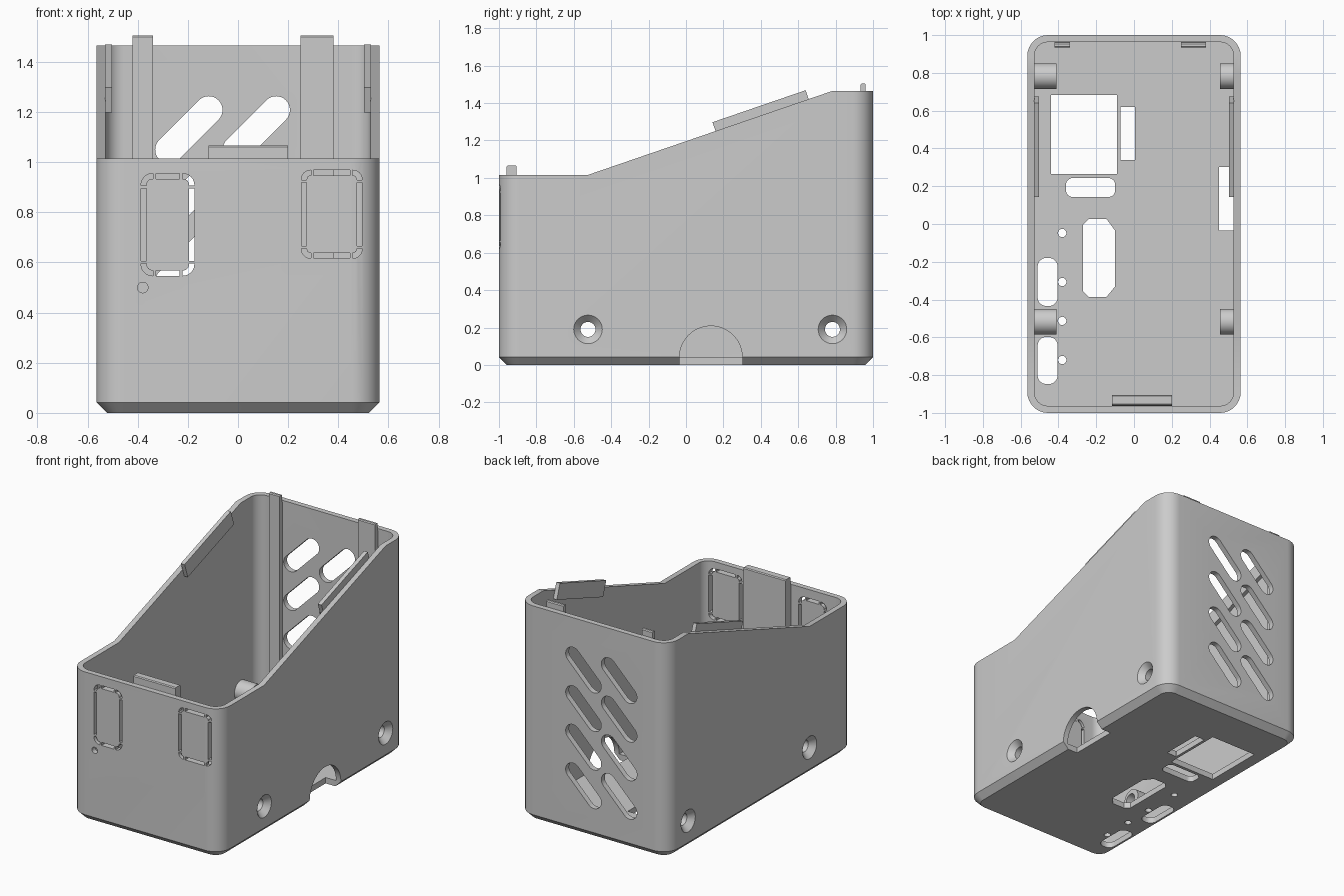
import bpy, bmesh
from math import pi, sin, cos, radians

old = bpy.data.objects.get("Cube")
if old:
    bpy.data.objects.remove(old)

grey = bpy.data.materials.new("light grey plastic")
grey.use_nodes = True
GREY = (0.6, 0.6, 0.6, 1)
grey.diffuse_color = GREY
grey.node_tree.nodes["Principled BSDF"].inputs["Base Color"].default_value = GREY

W, D, H, LOW = 0.565, 1.0, 1.465, 1.015      # half width, half depth, back and front height
WALL, FLOOR, CHAMFER = 0.037, 0.04, 0.042
SLOPE_Y0, SLOPE_Y1 = -0.527, 0.783
SCREW_Z = 0.19


def rounded(x0, x1, y0, y1, r, n=8):
    """Outline of a rounded rectangle."""
    pts = []
    for k, (cx, cy) in enumerate([(x1 - r, y1 - r), (x0 + r, y1 - r),
                                  (x0 + r, y0 + r), (x1 - r, y0 + r)]):
        for i in range(n + 1):
            a = (k + i / n) * pi / 2
            pts.append((cx + r * cos(a), cy + r * sin(a)))
    return pts


def circle(u, v, r, n=32):
    return [(u + r * cos(2 * pi * i / n), v + r * sin(2 * pi * i / n)) for i in range(n)]


def place(pts, axis, d):
    if axis == "x":
        return [(d, u, v) for u, v in pts]
    if axis == "y":
        return [(u, d, v) for u, v in pts]
    return [(u, v, d) for u, v in pts]


def loft(bm, rings):
    """Closed solid through matching rings of points."""
    loops = [[bm.verts.new(p) for p in ring] for ring in rings]
    bm.faces.new(loops[0])
    bm.faces.new(loops[-1])
    n = len(loops[0])
    for a, b in zip(loops, loops[1:]):
        for i in range(n):
            j = (i + 1) % n
            bm.faces.new((a[i], a[j], b[j], b[i]))


def prism(bm, pts, axis, d0, d1):
    loft(bm, [place(pts, axis, d0), place(pts, axis, d1)])


def finish(name, bm):
    bmesh.ops.recalc_face_normals(bm, faces=bm.faces[:])
    mesh = bpy.data.meshes.new(name)
    bm.to_mesh(mesh)
    bm.free()
    mesh.materials.append(grey)
    ob = bpy.data.objects.new(name, mesh)
    bpy.context.scene.collection.objects.link(ob)
    return ob


def boolean(ob, bm, operation):
    tool = finish("cutter", bm)
    tool.hide_render = True
    mod = ob.modifiers.new("boolean", "BOOLEAN")
    mod.operation, mod.solver, mod.object = operation, "EXACT", tool
    bpy.context.view_layer.update()
    deps = bpy.context.evaluated_depsgraph_get()
    mesh = bpy.data.meshes.new_from_object(ob.evaluated_get(deps))
    ob.modifiers.clear()
    ob.data = mesh
    bpy.data.objects.remove(tool)


# Case body: rounded box with a chamfered base
bm = bmesh.new()
c = CHAMFER
outer = rounded(-W, W, -D, D, 0.11)
base = rounded(-W + c, W - c, -D + c, D - c, 0.11 - c)
loft(bm, [place(base, "z", 0), place(outer, "z", c), place(outer, "z", H)])
case = finish("case_body", bm)

# Hollow inside
bm = bmesh.new()
prism(bm, rounded(-W + WALL, W - WALL, -D + WALL, D - WALL, 0.11 - WALL), "z", FLOOR, 2)
boolean(case, bm, "DIFFERENCE")

# Sloping rim
bm = bmesh.new()
prism(bm, [(-2, LOW), (SLOPE_Y0, LOW), (SLOPE_Y1, H), (SLOPE_Y1, 2), (-2, 2)], "x", -1, 1)
boolean(case, bm, "DIFFERENCE")

# Screw bosses inside the side walls
bm = bmesh.new()
for y in (SLOPE_Y0 + 0.01, SLOPE_Y1):
    prism(bm, circle(y, SCREW_Z, 0.068), "x", -0.545, -0.41)
    prism(bm, circle(y, SCREW_Z, 0.068), "x", 0.455, 0.545)
boolean(case, bm, "UNION")

bm = bmesh.new()
# Countersunk screw holes
for y in (SLOPE_Y0 + 0.003, SLOPE_Y1):
    for s in (-1, 1):
        loft(bm, [place(circle(y, SCREW_Z, r), "x", s * x)
                  for x, r in ((0.575, 0.086), (0.527, 0.04), (0.35, 0.04))])

# Slanted vents in the back wall
for row in range(4):
    for col in range(2):
        cx, cz = -0.196 + 0.269 * col, 1.129 - 0.263 * row
        pill = rounded(-0.167, 0.167, -0.055, 0.055, 0.0549)
        q = cos(pi / 4)
        prism(bm, [(cx + (u - v) * q, cz + (u + v) * q) for u, v in pill], "y", 0.9, 1.1)


# Interrupted knock-out outlines in the front wall
def knockout(x0, x1, z0, z1, r, w=0.021, gap=0.011):
    s = r + 0.002
    e = s + gap
    for sx, ex in ((1, x0), (-1, x1)):
        prism(bm, [(ex, z0 + e), (ex + sx * w, z0 + e), (ex + sx * w, z1 - e), (ex, z1 - e)],
              "y", -1.1, -0.9)
        for sz, ez in ((1, z0), (-1, z1)):
            arc = [pi / 2 * i / 6 for i in range(7)]
            pts = [(s, 0)] + [(r - r * sin(a), r - r * cos(a)) for a in arc] + [(0, s)]
            k = r - w
            pts += [(w, s)] + [(r - k * sin(a), r - k * cos(a)) for a in reversed(arc)] + [(s, w)]
            prism(bm, [(ex + sx * u, ez + sz * v) for u, v in pts], "y", -1.1, -0.9)
    for sz, ez in ((1, z0), (-1, z1)):
        prism(bm, [(x0 + e, ez), (x1 - e, ez), (x1 - e, ez + sz * w), (x0 + e, ez + sz * w)],
              "y", -1.1, -0.9)


knockout(-0.387, -0.174, 0.547, 0.955, 0.046)
knockout(0.253, 0.495, 0.617, 0.968, 0.036)
prism(bm, circle(-0.38, 0.5, 0.021), "y", -1.1, -0.9)

# Openings in the floor
for x0, x1, y0, y1, r in ((-0.44, -0.09, 0.265, 0.683, 0.002),
                          (-0.071, 0.005, 0.339, 0.62, 0.002),
                          (-0.36, -0.10, 0.143, 0.243, 0.035),
                          (-0.51, -0.405, -0.434, -0.18, 0.045),
                          (-0.51, -0.405, -0.847, -0.598, 0.045)):
    prism(bm, rounded(x0, x1, y0, y1, r), "z", -0.1, 0.08)
prism(bm, [(-0.24, 0.026), (-0.145, 0.026), (-0.10, -0.035), (-0.10, -0.33), (-0.145, -0.386),
           (-0.24, -0.386), (-0.27, -0.356), (-0.27, -0.004)], "z", -0.1, 0.08)
for y in (-0.048, -0.307, -0.513, -0.72):
    prism(bm, circle(-0.38, y, 0.022, 20), "z", -0.1, 0.08)

# Arched cable notch low on the left side
arch = [(0.133 + 0.168 * cos(pi * i / 24), 0.04 + 0.168 * sin(pi * i / 24)) for i in range(25)]
prism(bm, arch + [(-0.035, -0.1), (0.301, -0.1)], "x", 0.45, 0.7)
boolean(case, bm, "DIFFERENCE")

parts = [case]


# Lid guides: ribs up the front and back walls that stand above the rim
def guide(name, x0, x1, s, rim, thick):
    out, inn = s * 0.96, s * (0.96 - thick)
    pts = [(s * 0.97, 0.03), (s * 0.97, rim - 0.015), (out, rim), (out, rim + 0.045),
           (out - s * 0.006, rim + 0.051), (inn + s * 0.006, rim + 0.051),
           (inn, rim + 0.045), (inn, 0.03)]
    b = bmesh.new()
    prism(b, pts, "x", x0, x1)
    parts.append(finish(name, b))


guide("front_lid_guide", -0.117, 0.2, -1, LOW, 0.055)
guide("back_lid_guide_right", -0.42, -0.34, 1, H - 0.01, 0.026)
guide("back_lid_guide_left", 0.25, 0.38, 1, H - 0.01, 0.026)

# Lid guides along the sloping side rims
slope = (H - LOW) / (SLOPE_Y1 - SLOPE_Y0)
ny, nz = -sin(radians(18.96)), cos(radians(18.96))
for side, s in (("left", 1), ("right", -1)):
    pts = []
    for y, h in ((0.158, -0.056), (0.158, 0.05), (0.656, 0.05), (0.656, -0.056)):
        pts.append((y + ny * h, LOW + slope * (y - SLOPE_Y0) + nz * h))
    b = bmesh.new()
    prism(b, pts, "x", s * 0.502, s * 0.53)
    parts.append(finish("side_lid_guide_" + side, b))

# Smooth curved surfaces, keep edges sharp
bpy.ops.object.select_all(action="DESELECT")
for ob in parts:
    ob.select_set(True)
bpy.context.view_layer.objects.active = case
bpy.ops.object.shade_smooth_by_angle(angle=radians(30))
